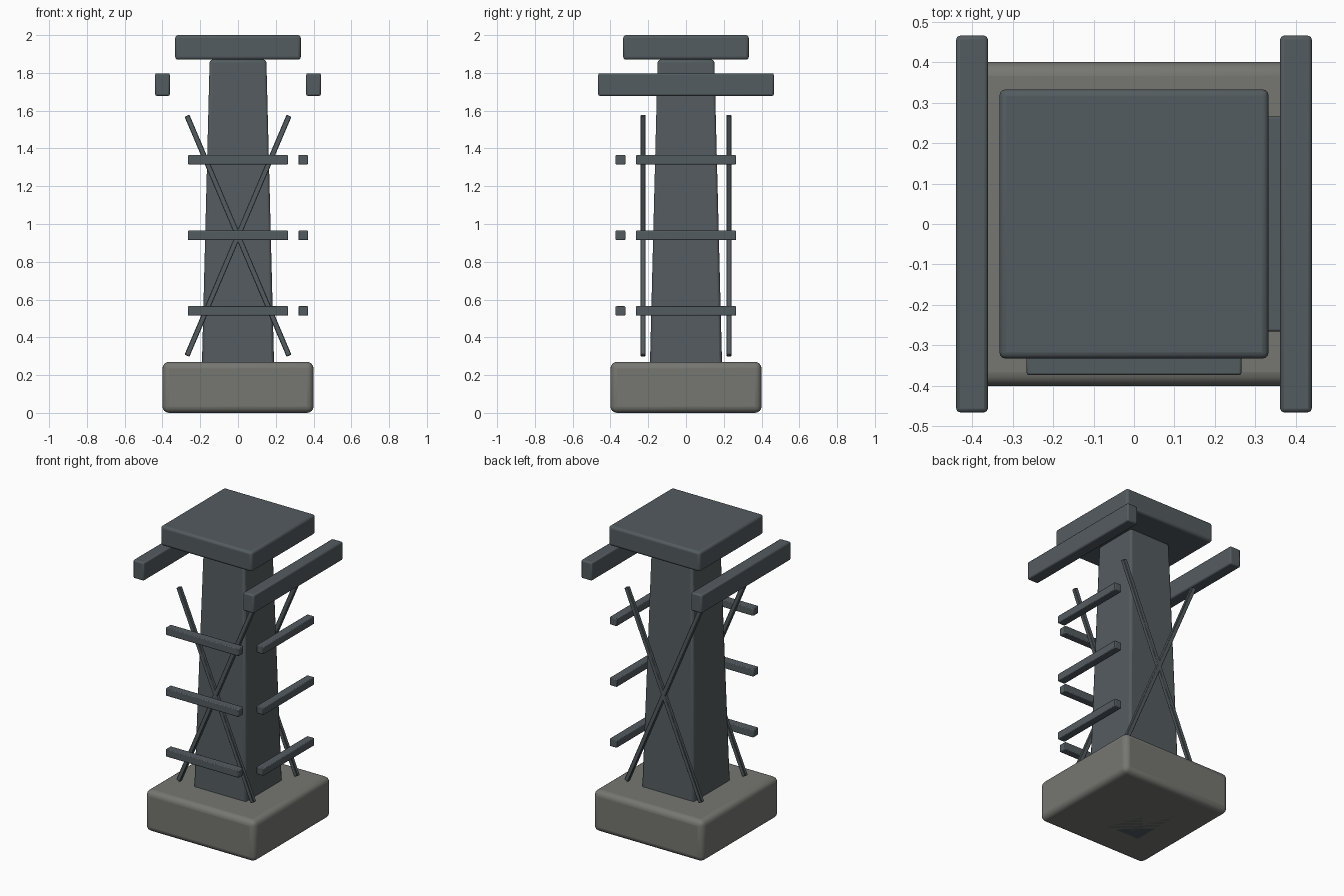
import bpy, math
from mathutils import Matrix

if "Cube" in bpy.data.objects:
    bpy.data.objects.remove(bpy.data.objects["Cube"])


def material(name, color):
    m = bpy.data.materials.new(name)
    m.diffuse_color = (*color, 1)
    m.use_nodes = True
    m.node_tree.nodes["Principled BSDF"].inputs["Base Color"].default_value = m.diffuse_color
    return m


STEEL = material("blue_grey_steel", (0.088, 0.106, 0.115))
STONE = material("warm_grey_stone", (0.180, 0.183, 0.166))


def box(name, center, size, mat, bevel=0.005, segments=2, top=1.0, tilt=0.0):
    """Bevelled box; top scales the upper face, tilt turns it about y."""
    bpy.ops.mesh.primitive_cube_add(size=1)
    ob = bpy.context.object
    ob.name = name
    for v in ob.data.vertices:
        k = top if v.co.z > 0 else 1.0
        v.co = (v.co.x * size[0] * k, v.co.y * size[1] * k, v.co.z * size[2])
    ob.data.transform(Matrix.Translation(center) @ Matrix.Rotation(tilt, 4, 'Y'))
    ob.data.materials.append(mat)
    if bevel:
        b = ob.modifiers.new("bevel", 'BEVEL')
        b.width = bevel
        b.segments = segments
        bpy.ops.object.shade_smooth_by_angle(angle=math.radians(35))
    return ob


# Footing, tapered shaft and cap
box("base_block", (0, 0, 0.135), (0.8, 0.8, 0.27), STONE, 0.035, 4)
box("tapered_column", (0, 0, 0.935), (0.395, 0.395, 1.87), STEEL, 0.014, 2, top=0.76)
box("top_cap", (0, 0, 1.935), (0.665, 0.665, 0.13), STEEL, 0.016, 3)

# Side beams below the cap
for side, x in (("left", -0.4), ("right", 0.4)):
    box(side + "_beam", (x, 0, 1.738), (0.078, 0.93, 0.12), STEEL, 0.009, 2)

# Rungs on the front and right only
for i, z in enumerate((0.54, 0.94, 1.34)):
    box(f"front_rung_{i}", (0, -0.347, z), (0.53, 0.052, 0.05), STEEL)
    box(f"right_rung_{i}", (0.345, 0, z), (0.052, 0.53, 0.05), STEEL)

# Crossed braces on the front and back
angle = math.atan2(0.27, 0.635)
length = 2 * math.hypot(0.27, 0.635)
for side, y in (("front", -0.227), ("back", 0.227)):
    for s, label in ((1, "rising"), (-1, "falling")):
        box(f"{side}_{label}_brace", (0, y, 0.938), (0.028, 0.026, length),
            STEEL, 0.003, 1, tilt=s * angle)
